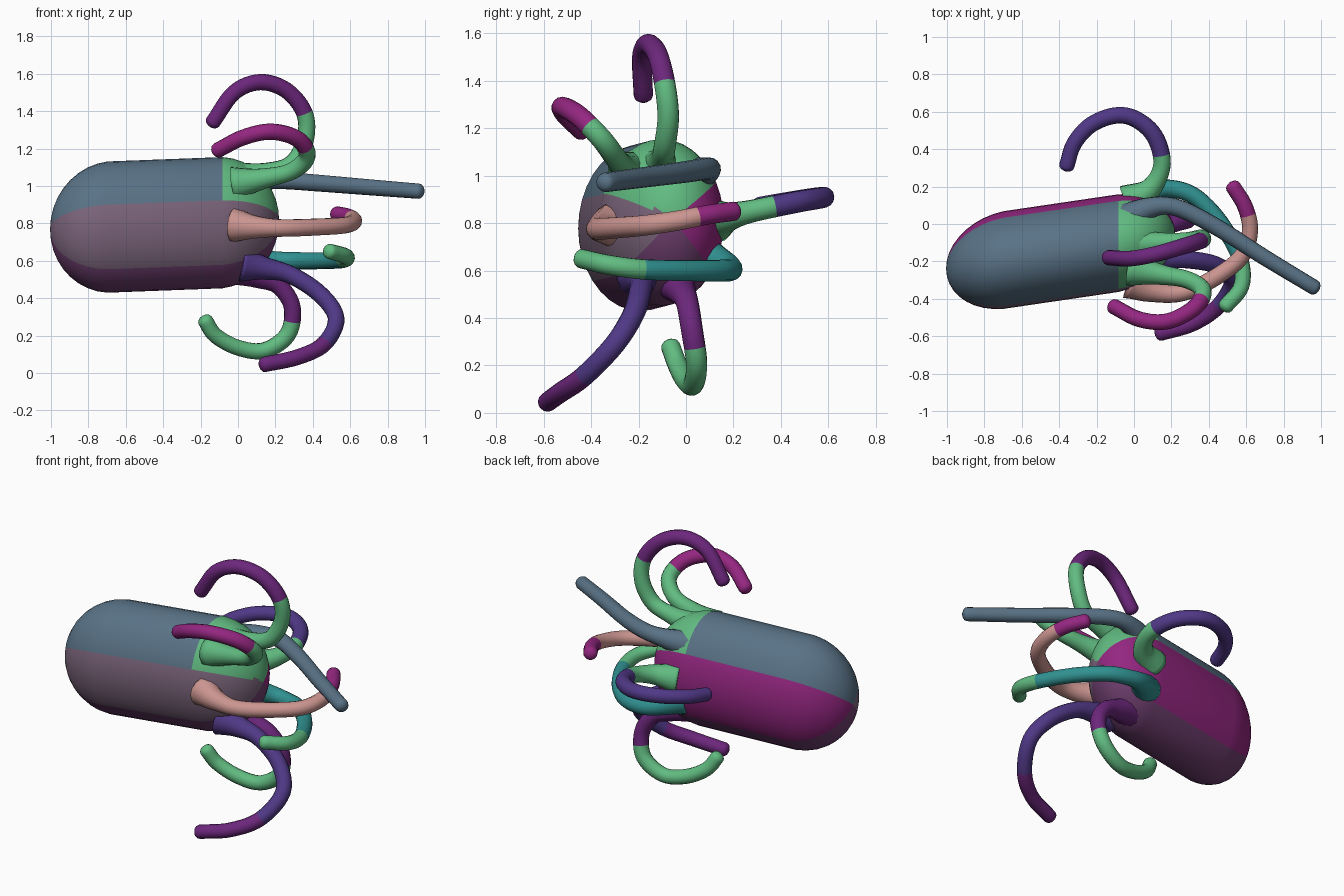
import bpy, bmesh
from math import sin, cos, pi, atan2, degrees
from mathutils import Vector

if "Cube" in bpy.data.objects:
    bpy.data.objects.remove(bpy.data.objects["Cube"])

COLORS = {
    "slate": (0.10, 0.17, 0.24), "green": (0.12, 0.50, 0.22), "purple": (0.15, 0.02, 0.20),
    "magenta": (0.30, 0.02, 0.22), "salmon": (0.60, 0.30, 0.28), "teal": (0.03, 0.28, 0.28),
    "indigo": (0.08, 0.04, 0.24), "mauve": (0.20, 0.13, 0.20), "plum": (0.16, 0.05, 0.16),
}
MATS = {}
for key, c in COLORS.items():
    MATS[key] = bpy.data.materials.new(key)
    MATS[key].diffuse_color = (*c, 1)


def finish(bm, name, mats):
    bmesh.ops.recalc_face_normals(bm, faces=bm.faces)
    for f in bm.faces:
        f.smooth = True
    me = bpy.data.meshes.new(name)
    bm.to_mesh(me)
    bm.free()
    for m in mats:
        me.materials.append(MATS[m])
    ob = bpy.data.objects.new(name, me)
    bpy.context.collection.objects.link(ob)
    return ob


def axis_point(x):
    """Centre line of the slightly tilted body."""
    return -0.193 + 0.147 * (x + 0.7), 0.78 + 0.038 * (x + 0.7)


# Body: a sphere pulled into an oval capsule
def body():
    bm = bmesh.new()
    bmesh.ops.create_uvsphere(bm, u_segments=36, v_segments=19, radius=1)
    for v in bm.verts:
        a, b, u = v.co
        x = -0.67 + 0.335 * u if u < 0 else -0.11 + 0.33 * u
        cy, cz = axis_point(x)
        v.co = (x, cy + 0.262 * a, cz + 0.352 * b)
    for f in bm.faces:
        c = f.calc_center_median()
        cy, cz = axis_point(c.x)
        ang = degrees(atan2((c.z - cz) / 0.352, (c.y - cy) / 0.262)) % 360
        near = c.x > -0.1
        if 30 <= ang < 155:
            f.material_index = 3 if near else 0
        elif 155 <= ang < 220:
            f.material_index = 1
        elif 220 <= ang < 320:
            f.material_index = 2
        else:
            f.material_index = 4
    finish(bm, "body", ["slate", "mauve", "plum", "green", "magenta"])


def sample(pts, n=6):
    """Smooth path through the given points."""
    p = [Vector(q) for q in pts]
    p = [2 * p[0] - p[1]] + p + [2 * p[-1] - p[-2]]
    out = []
    for i in range(1, len(p) - 2):
        a, b, c, d = p[i - 1:i + 3]
        for k in range(n):
            t = k / n
            out.append(0.5 * (2 * b + (c - a) * t + (2 * a - 5 * b + 4 * c - d) * t * t
                              + (3 * b - a - 3 * c + d) * t ** 3))
    return out + [p[-2]]


# Tentacle: tube with a flared root and a rounded tip
def tentacle(name, pts, base, tip, split, sides=14):
    path = sample(pts)
    length = [0.0]
    for a, b in zip(path, path[1:]):
        length.append(length[-1] + (b - a).length)
    end = (path[-1] - path[-2]).normalized()
    rings = [(q, 0.041 + 0.008 * (1 - s / length[-1]) + 0.045 * max(0, 1 - s / 0.28) ** 2)
             for q, s in zip(path, length)]
    r_tip = rings[-1][1]
    for k in (1, 2, 3):
        h = k * pi / 7
        rings.append((path[-1] + end * r_tip * 0.7 * sin(h), r_tip * cos(h)))
    bm = bmesh.new()
    loops, side = [], Vector((0.3, 0.5, 0.8))
    for i, (q, r) in enumerate(rings):
        t = (rings[min(i + 1, len(rings) - 1)][0] - rings[max(i - 1, 0)][0]).normalized()
        side = (side - t * side.dot(t)).normalized()
        up = t.cross(side)
        loops.append([bm.verts.new(q + r * (cos(2 * pi * k / sides) * side
                                            + sin(2 * pi * k / sides) * up))
                      for k in range(sides)])
    for i, (la, lb) in enumerate(zip(loops, loops[1:])):
        for k in range(sides):
            j = (k + 1) % sides
            f = bm.faces.new((la[k], la[j], lb[j], lb[k]))
            f.material_index = int(i / len(loops) > split)
    bm.faces.new(loops[0])
    bm.faces.new(loops[-1]).material_index = 1
    finish(bm, name, [base, tip])


body()
tentacle("top_tentacle", [(-0.02, -0.11, 1.04), (0.15, -0.10, 1.07), (0.29, -0.09, 1.12),
                          (0.36, -0.075, 1.25), (0.355, -0.09, 1.39), (0.26, -0.12, 1.51),
                          (0.12, -0.16, 1.555), (-0.02, -0.185, 1.50), (-0.135, -0.18, 1.34)],
         "green", "purple", 0.45)
tentacle("upper_front_tentacle", [(-0.02, -0.24, 1.01), (0.14, -0.27, 1.04), (0.29, -0.30, 1.08),
                                  (0.37, -0.36, 1.16), (0.32, -0.45, 1.25), (0.18, -0.52, 1.29),
                                  (0.03, -0.51, 1.26), (-0.11, -0.44, 1.19)],
         "green", "magenta", 0.45)
tentacle("straight_tentacle", [(-0.05, 0.02, 0.99), (0.08, 0.085, 1.02), (0.22, 0.09, 1.03),
                               (0.43, -0.01, 1.015), (0.70, -0.18, 0.993), (0.965, -0.34, 0.972)],
         "slate", "slate", 0.9)
tentacle("front_tentacle", [(-0.02, -0.31, 0.79), (0.09, -0.355, 0.78), (0.24, -0.37, 0.775),
                            (0.41, -0.30, 0.78), (0.57, -0.18, 0.79), (0.62, -0.04, 0.81),
                            (0.595, 0.09, 0.835), (0.53, 0.20, 0.85)],
         "salmon", "magenta", 0.72)
tentacle("lower_back_tentacle", [(-0.02, 0.07, 0.66), (0.08, 0.16, 0.625), (0.18, 0.19, 0.605),
                                 (0.32, 0.15, 0.60), (0.46, 0.01, 0.60), (0.565, -0.18, 0.605),
                                 (0.575, -0.33, 0.625), (0.49, -0.44, 0.65)],
         "teal", "green", 0.65)
tentacle("back_tentacle", [(-0.03, 0.12, 0.81), (0.09, 0.19, 0.83), (0.15, 0.32, 0.86),
                           (0.11, 0.47, 0.89), (0.01, 0.56, 0.905), (-0.10, 0.58, 0.91),
                           (-0.23, 0.53, 0.905), (-0.32, 0.43, 0.89), (-0.36, 0.31, 0.87)],
         "green", "indigo", 0.25)
tentacle("lower_front_tentacle", [(0.02, -0.20, 0.58), (0.14, -0.19, 0.56), (0.28, -0.19, 0.525),
                                  (0.44, -0.22, 0.42), (0.525, -0.30, 0.29), (0.46, -0.43, 0.155),
                                  (0.32, -0.53, 0.085), (0.14, -0.585, 0.045)],
         "indigo", "purple", 0.65)
tentacle("bottom_tentacle", [(0.0, -0.05, 0.56), (0.11, -0.02, 0.515), (0.22, 0.005, 0.465),
                             (0.29, 0.025, 0.35), (0.265, 0.045, 0.205), (0.14, 0.03, 0.12),
                             (0.0, 0.0, 0.135), (-0.12, -0.035, 0.20), (-0.175, -0.065, 0.28)],
         "purple", "green", 0.4)

for m in bpy.data.materials:
    if m.users and not m.is_grease_pencil:
        m.use_nodes = True
        m.node_tree.nodes["Principled BSDF"].inputs["Base Color"].default_value = m.diffuse_color
